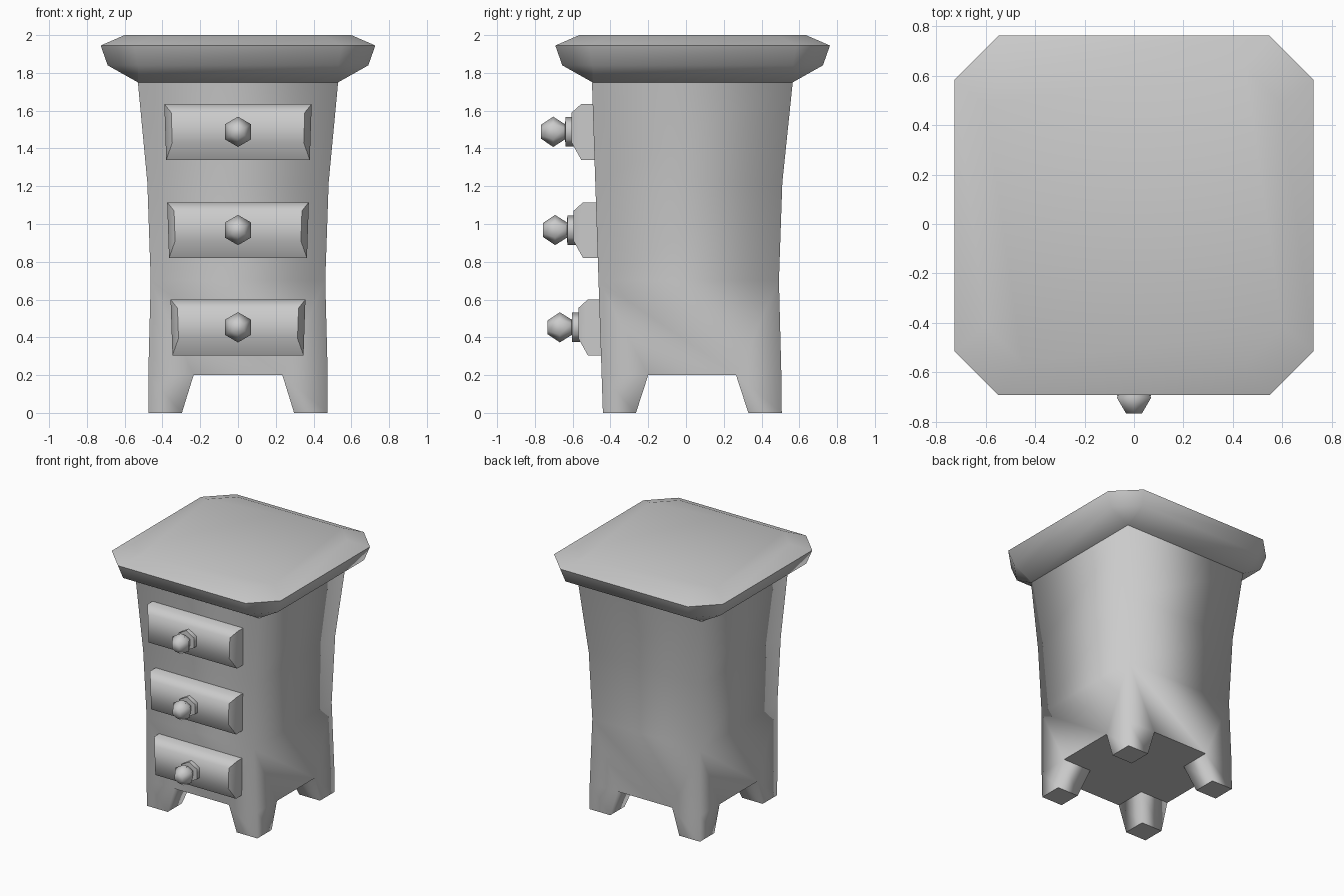
import bpy, bmesh, math

if "Cube" in bpy.data.objects:
    bpy.data.objects.remove(bpy.data.objects["Cube"])

CY = 0.035  # the carcass sits slightly behind the origin


def finish(name, bm, angle=None):
    bmesh.ops.remove_doubles(bm, verts=bm.verts[:], dist=0.0005)
    bmesh.ops.recalc_face_normals(bm, faces=bm.faces[:])
    if angle is None:  # sides fully smooth, horizontal faces flat
        bm.normal_update()
        for f in bm.faces:
            f.smooth = abs(f.normal.z) < 0.7
    me = bpy.data.meshes.new(name)
    bm.to_mesh(me)
    bm.free()
    ob = bpy.data.objects.new(name, me)
    bpy.context.collection.objects.link(ob)
    if angle is not None:
        bpy.ops.object.select_all(action='DESELECT')
        bpy.context.view_layer.objects.active = ob
        ob.select_set(True)
        bpy.ops.object.shade_smooth_by_angle(angle=math.radians(angle))
    return ob


def loft(bm, rings):
    """Skin a list of equal-length point rings and cap both ends."""
    vs = [[bm.verts.new(p) for p in r] for r in rings]
    n = len(vs[0])
    for a, b in zip(vs, vs[1:]):
        for i in range(n):
            j = (i + 1) % n
            bm.faces.new((a[i], a[j], b[j], b[i]))
    bm.faces.new(vs[0])
    bm.faces.new(vs[-1])


def front_y(z):
    return -0.44 - 0.033 * z


# Body: flared square column with four tapered feet
def make_body():
    bm = bmesh.new()
    xs = (-0.475, -0.235, 0.235, 0.475)
    ys = (front_y(0.2), -0.2, 0.265, 0.505)
    grid = [[bm.verts.new((x, y, 0.2)) for y in ys] for x in xs]
    rings = []
    for z, hx, back in ((0.7, 0.462, 0.492), (1.22, 0.48, 0.51), (1.75, 0.53, 0.565)):
        f = front_y(z)
        rings.append([bm.verts.new(p) for p in
                      ((-hx, f, z), (hx, f, z), (hx, back, z), (-hx, back, z))])
    # lowest wall band meets the split bottom edge
    sides = ([grid[i][0] for i in range(4)], grid[3],
             [grid[3 - i][3] for i in range(4)], grid[0][::-1])
    for k, s in enumerate(sides):
        bm.faces.new(list(s) + [rings[0][(k + 1) % 4], rings[0][k]])
    for a, b in zip(rings, rings[1:]):
        for k in range(4):
            m = (k + 1) % 4
            bm.faces.new((a[k], a[m], b[m], b[k]))
    bm.faces.new(rings[-1])
    # underside panel and feet
    fx = (-0.475, -0.297, 0.297, 0.475)
    fy = (-0.44, -0.265, 0.33, 0.507)
    for i in range(3):
        for j in range(3):
            ids = ((i, j), (i + 1, j), (i + 1, j + 1), (i, j + 1))
            top = [grid[a][b] for a, b in ids]
            if i == 1 or j == 1:
                bm.faces.new(top)
                continue
            low = [bm.verts.new((fx[a], fy[b], 0)) for a, b in ids]
            bm.faces.new(low)
            for k in range(4):
                m = (k + 1) % 4
                bm.faces.new((top[k], top[m], low[m], low[k]))
    finish("body", bm)


# Top slab: square underside spreading to a chamfered square
def make_top():
    def octagon(h, c, z):
        pts = ((h, h - c), (h - c, h), (c - h, h), (-h, h - c),
               (-h, c - h), (c - h, -h), (h - c, -h), (h, c - h))
        return [(x, y + CY, z) for x, y in pts]
    bm = bmesh.new()
    vs = [octagon(*a) for a in ((0.53, 0.002, 1.75), (0.69, 0.16, 1.84),
                                (0.727, 0.178, 1.945), (0.6, 0.15, 2.0))]
    loft(bm, vs)
    finish("top_slab", bm, 50)


# Drawer front: tapered panel with a bevelled face
def make_drawer(name, z0, width, face):
    bm = bmesh.new()
    rings = []
    for y, lo, hi, inset in ((face + 0.15, 0, 0.295, 0), (face + 0.05, 0, 0.295, 0),
                             (face, 0.09, 0.25, 0.035)):
        a = width - 0.01 + 0.01 * lo / 0.295 - inset
        b = width - 0.01 + 0.01 * hi / 0.295 - inset
        rings.append([(-a, y, z0 + lo), (a, y, z0 + lo), (b, y, z0 + hi), (-b, y, z0 + hi)])
    loft(bm, rings)
    finish(name, bm, 50)


# Knob: six-sided turned plate, neck and ball
def make_knob(name, z, face):
    bm = bmesh.new()
    prof = ((0.01, 0.078), (-0.033, 0.078), (-0.035, 0.04), (-0.098, 0.08), (-0.162, 0.037))
    loft(bm, [[(r * math.sin(k * math.pi / 3), face + d, z + r * math.cos(k * math.pi / 3))
               for k in range(6)] for d, r in prof])
    finish(name, bm, 65)


make_body()
make_top()
for label, z0, width, face in (("lower", 0.305, 0.357, -0.57),
                               ("middle", 0.82, 0.375, -0.595),
                               ("upper", 1.34, 0.39, -0.605)):
    make_drawer(label + "_drawer", z0, width, face)
    make_knob(label + "_knob", z0 + 0.148, face)
